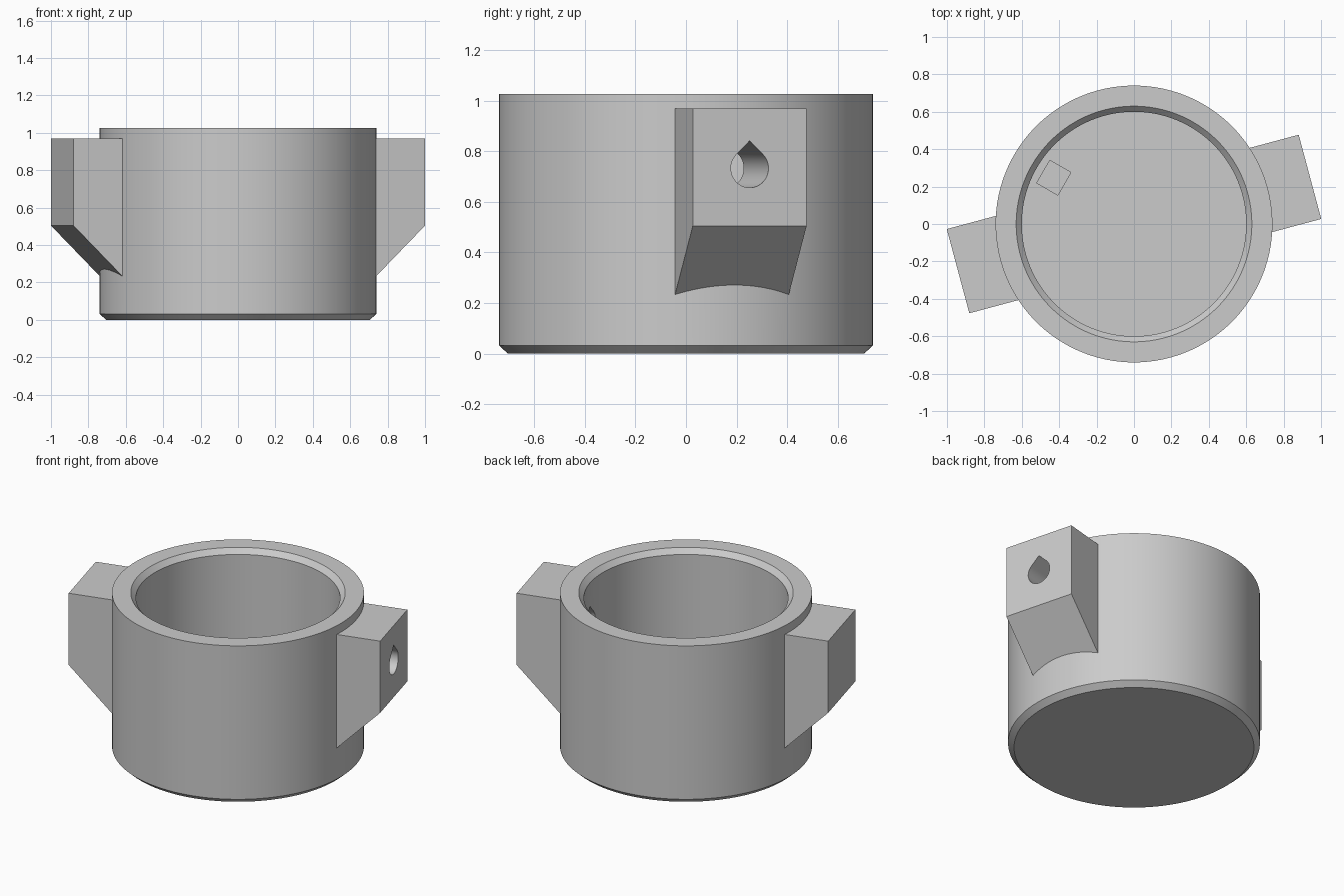
import bpy
import bmesh
from math import radians, sin, cos, pi
from mathutils import Matrix, Vector

cube = bpy.data.objects.get("Cube")
if cube:
    bpy.data.objects.remove(cube, do_unlink=True)

# One plain grey for the whole part
grey = bpy.data.materials.new("plain_grey")
grey.use_nodes = True
colour = (0.6, 0.6, 0.6, 1)
grey.diffuse_color = colour
grey.node_tree.nodes["Principled BSDF"].inputs["Base Color"].default_value = colour


def finish(name, bm):
    bmesh.ops.recalc_face_normals(bm, faces=bm.faces)
    mesh = bpy.data.meshes.new(name)
    bm.to_mesh(mesh)
    bm.free()
    mesh.materials.append(grey)
    obj = bpy.data.objects.new(name, mesh)
    bpy.context.collection.objects.link(obj)
    return obj


def lathe(name, profile, steps):
    """Spin an (r, z) profile, whose ends lie on the axis, around z."""
    bm = bmesh.new()
    verts = [bm.verts.new((r, 0, z)) for r, z in profile]
    edges = [bm.edges.new(pair) for pair in zip(verts, verts[1:])]
    bmesh.ops.spin(bm, geom=verts + edges, cent=(0, 0, 0), axis=(0, 0, 1),
                   angle=2 * pi, steps=steps, use_duplicate=False)
    bmesh.ops.remove_doubles(bm, verts=bm.verts, dist=1e-4)
    # Merge each end fan into one flat disc
    for z in (profile[0][1], profile[-1][1]):
        fan = [f for f in bm.faces if all(abs(v.co.z - z) < 1e-5 for v in f.verts)
               and any(v.co.xy.length < 1e-4 for v in f.verts)]
        bmesh.ops.dissolve_faces(bm, faces=fan, use_verts=True)
    return finish(name, bm)


def prism(name, outline, start, end, angle, radial):
    """Extrude an outline along the radius (radial) or the tangent, turned by angle."""
    bm = bmesh.new()
    place = (lambda u, z: (start, u, z)) if radial else (lambda u, z: (u, start, z))
    face = bm.faces.new([bm.verts.new(place(u, z)) for u, z in outline])
    out = bmesh.ops.extrude_face_region(bm, geom=[face])["geom"]
    shift = Vector((end - start, 0, 0) if radial else (0, end - start, 0))
    bmesh.ops.translate(bm, vec=shift,
                        verts=[v for v in out if isinstance(v, bmesh.types.BMVert)])
    bm.transform(Matrix.Rotation(radians(angle), 4, "Z"))
    return finish(name, bm)


def combine(target, tool, operation):
    mod = target.modifiers.new(tool.name, "BOOLEAN")
    mod.operation, mod.solver, mod.object = operation, "EXACT", tool
    bpy.context.view_layer.objects.active = target
    bpy.ops.object.modifier_apply(modifier=mod.name)
    bpy.data.objects.remove(tool, do_unlink=True)


# Cup with a chamfered base, raised floor and chamfered mouth
FLOOR = 0.446
cup = lathe("cup_with_lugs", [(0, 0), (0.705, 0), (0.74, 0.032), (0.74, 1.027),
                              (0.63, 1.027), (0.6, 0.995), (0.6, FLOOR), (0, FLOOR)], 160)

# Teardrop bolt hole outline: round below, pointed above
R, HOLE_Z = 0.077, 0.733
teardrop = [(R * cos(a), HOLE_Z + R * sin(a))
            for a in (radians(135 + 270 * i / 32) for i in range(33))]
teardrop.append((0, HOLE_Z + R * 2 ** 0.5))

# Two opposite mounting lugs with 45 degree undersides
lug_side = [(0.65, 0.97), (0.974, 0.97), (0.974, 0.505), (0.65, 0.181)]
for side, angle in (("left", 15), ("right", 195)):
    combine(cup, prism(side + "_lug", lug_side, -0.233, 0.233, angle, False), "UNION")
for side, angle in (("left", 15), ("right", 195)):
    combine(cup, prism(side + "_hole", teardrop, 0.4, 1.2, angle, True), "DIFFERENCE")

# Gabled wall slot and the narrower recess behind it in the floor
W, LOW, EAVE = 0.09, 0.336, 0.686
gable = [(-W, LOW), (W, LOW), (W, EAVE), (0, EAVE + W), (-W, EAVE)]
recess = [(-0.07, LOW), (0.07, LOW), (0.07, 0.6), (-0.07, 0.6)]
combine(cup, prism("wall_slot", gable, 0.545, 0.9, 150, True), "DIFFERENCE")
combine(cup, prism("floor_recess", recess, 0.43, 0.56, 150, True), "DIFFERENCE")

# Smooth round walls, crisp edges
bpy.ops.object.select_all(action="DESELECT")
cup.select_set(True)
bpy.context.view_layer.objects.active = cup
bpy.ops.object.shade_smooth_by_angle(angle=radians(30))
